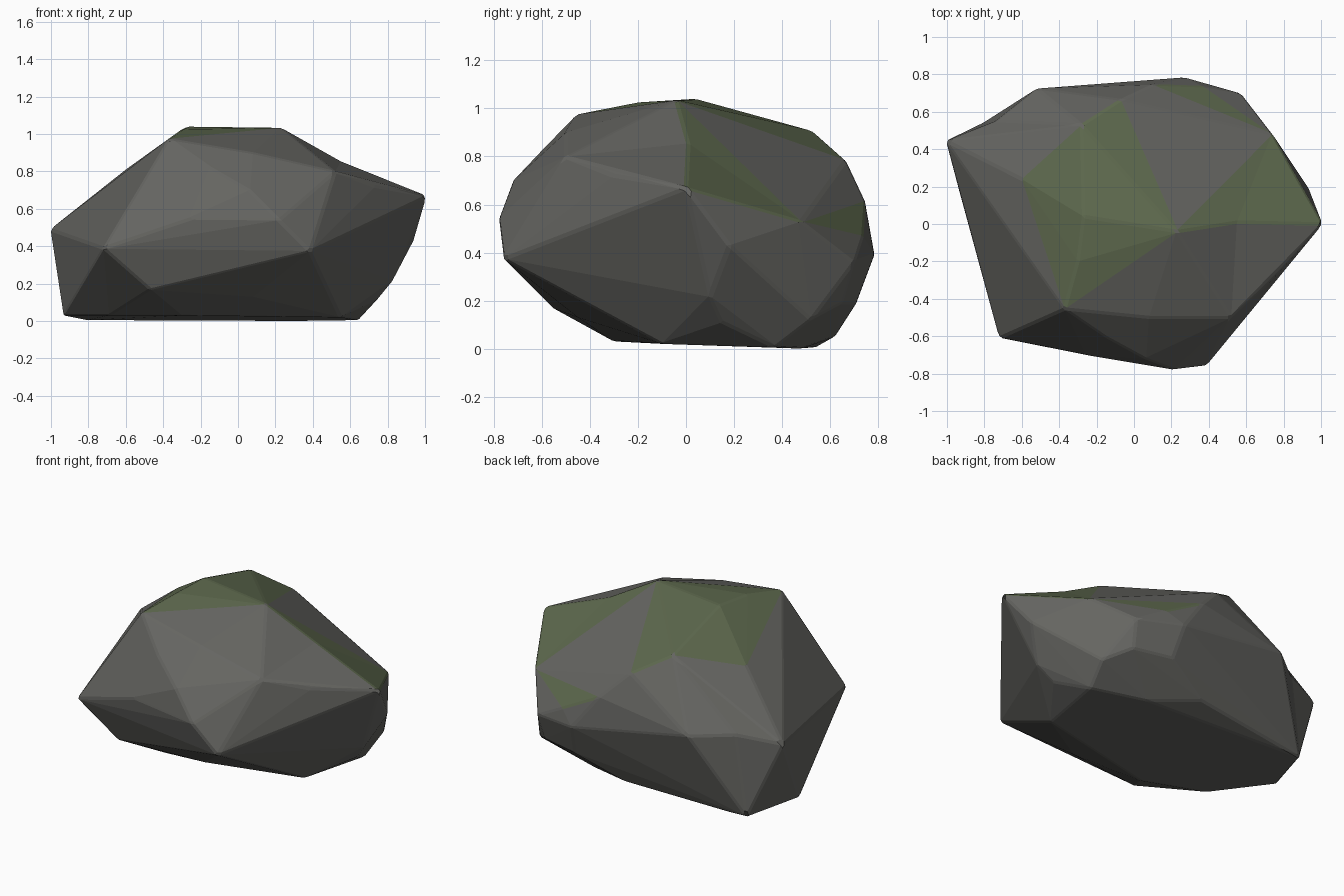
import bpy, bmesh
from mathutils import Vector
from mathutils.geometry import intersect_point_line

if "Cube" in bpy.data.objects:
    bpy.data.objects.remove(bpy.data.objects["Cube"])

# Corner points of the boulder, grouped by region
crown = [(-.27, .04, 1.04), (.23, -.04, 1.035), (-.37, -.455, .975), (-.3, -.2, 1.025),
         (-.28, .53, .905), (-.6, .24, .81), (.08, -.5, .9), (-.07, .665, .785)]
waist = [(-1.005, .445, .49), (-.72, -.61, .39), (.385, -.76, .375), (.22, -.78, .54),
         (-.26, -.7, .545), (.06, -.72, .7), (-.15, -.605, .82), (.52, -.5, .8),
         (1.01, 0, .67), (.735, -.3, .72), (.94, .18, .43), (.74, .48, .53),
         (.57, .7, .36), (.1, .745, .615), (.37, .735, .47), (.27, .785, .39),
         (-.52, .725, .52)]
foot = [(-.935, .18, .03), (-.81, .54, .005), (-.69, -.15, .03), (-.3, -.3, .03),
        (-.47, -.555, .17), (.08, -.45, .13), (.55, -.1, .02), (.645, .37, .005),
        (.74, .15, .11), (.83, .1, .22), (.68, .52, .12), (.55, .65, .19),
        (.3, .71, .19), (0, .62, .05), (.3, .48, 0)]

# Boulder body: faceted hull
bm = bmesh.new()
for p in crown + waist + foot:
    bm.verts.new(p)
bmesh.ops.convex_hull(bm, input=bm.verts)
bmesh.ops.delete(bm, geom=[v for v in bm.verts if not v.link_faces], context='VERTS')
bmesh.ops.recalc_face_normals(bm, faces=bm.faces)


def dent(point):
    """Open the edge nearest to the point and sink a new corner there."""
    p = Vector(point)

    def gap(e):
        a, b = (v.co for v in e.verts)
        t = min(max(intersect_point_line(p, a, b)[1], 0), 1)
        return (a.lerp(b, t) - p).length
    edge = min(bm.edges, key=gap)
    quad = bmesh.utils.face_join(list(edge.link_faces))
    bmesh.ops.poke(bm, faces=[quad])["verts"][0].co = p


# Hollows: right ridge, back left rim
for p in ((.55, .01, .855), (-.74, .55, .52)):
    dent(p)
bm.normal_update()


# Moss on the upward slopes
def is_mossy(f):
    c = f.calc_center_median()
    left = -.62 < c.x < -.03 and c.y > -.4 and c.z > .78 and f.normal.z > .55
    right = c.x > .38 and c.z > .5 and c.y > -.13 and f.normal.z > .4
    return left or right


for f in bm.faces:
    f.material_index = int(is_mossy(f))

mesh = bpy.data.meshes.new("boulder")
bm.to_mesh(mesh)
bm.free()
boulder = bpy.data.objects.new("boulder", mesh)
bpy.context.collection.objects.link(boulder)
for name, col in (("stone", (.13, .13, .12, 1)), ("moss", (.11, .14, .075, 1))):
    mat = bpy.data.materials.new(name)
    mat.diffuse_color = col
    mat.use_nodes = True
    mat.node_tree.nodes["Principled BSDF"].inputs["Base Color"].default_value = mat.diffuse_color
    mesh.materials.append(mat)

# Slightly worn edges
bevel = boulder.modifiers.new("worn_edges", 'BEVEL')
bevel.width = .01
bevel.segments = 1
bevel.limit_method = 'ANGLE'
bevel.angle_limit = .25
